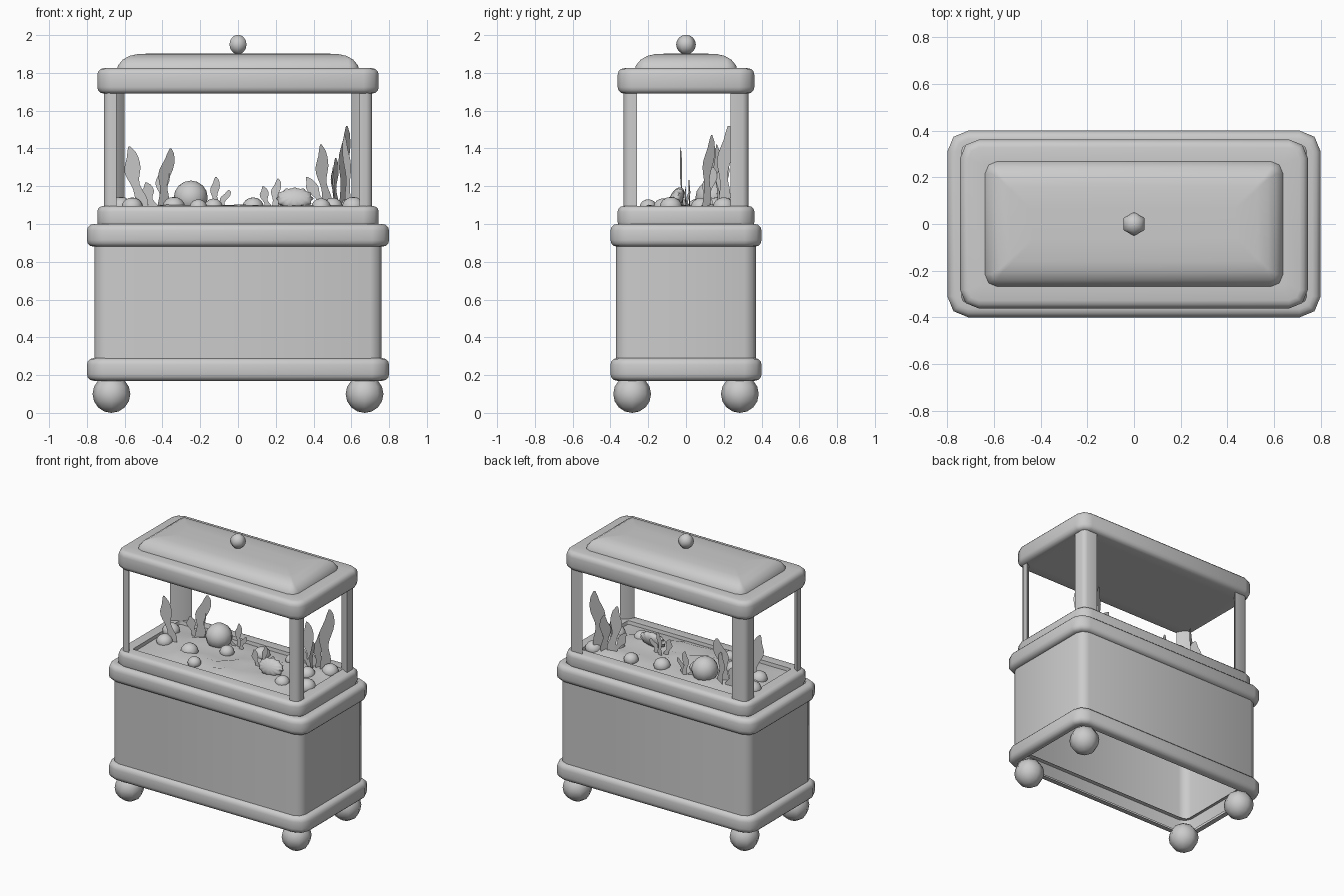
import bpy, bmesh, math, random
from mathutils import Matrix, Vector

random.seed(4)
cube = bpy.data.objects.get("Cube")
if cube:
    bpy.data.objects.remove(cube)

grey = bpy.data.materials.new("plain_grey")
grey.use_nodes = True
grey.diffuse_color = (0.6, 0.6, 0.6, 1)
grey.node_tree.nodes["Principled BSDF"].inputs["Base Color"].default_value = (0.6, 0.6, 0.6, 1)


def finish(name, bm, angle=50, fix=True):
    if fix:
        bmesh.ops.recalc_face_normals(bm, faces=bm.faces)
    mesh = bpy.data.meshes.new(name)
    bm.to_mesh(mesh)
    bm.free()
    mesh.materials.append(grey)
    ob = bpy.data.objects.new(name, mesh)
    bpy.context.collection.objects.link(ob)
    bpy.ops.object.select_all(action='DESELECT')
    bpy.context.view_layer.objects.active = ob
    ob.select_set(True)
    bpy.ops.object.shade_smooth_by_angle(angle=math.radians(angle))
    return ob


def outline(hx, hy, r, steps=2):
    """Rectangle with rounded corners, counter-clockwise."""
    pts = []
    for k, (sx, sy) in enumerate([(1, 1), (-1, 1), (-1, -1), (1, -1)]):
        for i in range(steps + 1):
            a = math.pi / 2 * (k + i / steps)
            pts.append((sx * (hx - r) + r * math.cos(a), sy * (hy - r) + r * math.sin(a)))
    return pts


def loft(name, hx, hy, r, profile, bottom=False, top=False):
    """Sweep a profile of (inset, height) around a rounded rectangle."""
    bm = bmesh.new()
    rows = []
    for d, z in profile:
        rows.append([bm.verts.new((x, y, z)) for x, y in outline(hx - d, hy - d, max(r - d, 0.012))])
    for a, b in zip(rows, rows[1:]):
        for i in range(len(a)):
            j = (i + 1) % len(a)
            bm.faces.new((a[i], a[j], b[j], b[i]))
    if bottom:
        bm.faces.new(rows[0][::-1])
    if top:
        bm.faces.new(rows[-1])
    return finish(name, bm)


def roll(z0, z1, e=0.035, inner=0.06):
    """Half-round moulding profile."""
    arc = [(e * (1 - math.cos(a)), e * (1 - math.sin(a))) for a in (0, 0.52, 1.05, math.pi / 2)]
    low = [(d, z0 + h) for d, h in arc[::-1]]
    high = [(d, z1 - h) for d, h in arc]
    return [(inner, z0)] + low + high + [(inner, z1)]


# Cabinet: open-bottomed shell with a moulding at foot and head
loft("cabinet_body", 0.76, 0.37, 0.06, [(0, 0.2), (0, 0.95)])
loft("base_moulding", 0.8, 0.4, 0.09, roll(0.17, 0.29))
loft("cabinet_top_moulding", 0.8, 0.4, 0.09, roll(0.88, 1.0))

# Tank: lower rim, bed and hood
loft("tank_lower_rim", 0.745, 0.362, 0.08, roll(0.98, 1.095, 0.03, 0.09) + [(0.095, 1.05)])
loft("tank_hood_rim", 0.745, 0.362, 0.08, roll(1.69, 1.825, 0.035, 0.1), bottom=True, top=True)
loft("hood_lid", 0.64, 0.27, 0.055,
     [(0.0, 1.82), (0.005, 1.84), (0.03, 1.87), (0.065, 1.89), (0.11, 1.9), (0.2, 1.903)], top=True)


def ball(name, loc, r, segs=12, rings=8, squash=1.0):
    bm = bmesh.new()
    bmesh.ops.create_uvsphere(bm, u_segments=segs, v_segments=rings, radius=r)
    bmesh.ops.scale(bm, vec=(1, 1, squash), verts=bm.verts)
    bmesh.ops.translate(bm, vec=loc, verts=bm.verts)
    return finish(name, bm, 70)


ball("lid_knob", (0, 0, 1.95), 0.052, 6, 8)
for sx in (-1, 1):
    for sy in (-1, 1):
        tag = ("right" if sx < 0 else "left") + ("_front" if sy < 0 else "_back")
        ball("foot_" + tag, (sx * 0.67, sy * 0.285, 0.1), 0.1, 8, 8)

        # Corner post, rounded outside and chamfered inside
        w, d = (0.066, 0.07) if sy < 0 else (0.11, 0.095)
        section = [(0, d), (0, 0.03), (0.01, 0.01), (0.03, 0), (w, 0), (w * 0.62, d * 0.62)]
        bm = bmesh.new()
        face = bm.faces.new([bm.verts.new((sx * (0.71 - u), sy * (0.33 - v), 1.07)) for u, v in section])
        up = bmesh.ops.extrude_face_region(bm, geom=[face])["geom"]
        bmesh.ops.translate(bm, vec=(0, 0, 0.65), verts=[v for v in up if isinstance(v, bmesh.types.BMVert)])
        finish("post_" + tag, bm)

# Uneven gravel bed
bm = bmesh.new()
bmesh.ops.create_grid(bm, x_segments=14, y_segments=7, size=1)
for v in bm.verts:
    edge = max(abs(v.co.x), abs(v.co.y)) > 0.99
    v.co = (v.co.x * 0.66, v.co.y * 0.275, 1.07 if edge else 1.085 + random.uniform(-0.012, 0.02))
finish("gravel_bed", bm, 50, False)

# Pebbles and one boulder
pebbles = [(-0.56, -0.04), (-0.34, -0.07), (-0.21, -0.2), (-0.13, 0.06), (-0.62, 0.12), (0.08, 0.16),
           (0.44, -0.12), (0.61, -0.08), (0.5, 0.08), (0.6, 0.2), (0.3, 0.2)]
for i, (x, y) in enumerate(pebbles):
    ball("pebble_%d" % (i + 1), (x, y, 1.09), random.uniform(0.045, 0.06), 12, 8, 0.9)
ball("boulder", (-0.25, 0.14, 1.14), 0.09, 12, 8)

# Scallop shell with ribs
bm = bmesh.new()
bmesh.ops.create_uvsphere(bm, u_segments=36, v_segments=8, radius=1)
for v in bm.verts:
    a = math.atan2(v.co.y, v.co.x)
    s = 1 + 0.07 * math.cos(12 * a)
    v.co = (v.co.x * s * 0.095, v.co.y * s * 0.06, v.co.z * 0.035)
bmesh.ops.rotate(bm, matrix=Matrix.Rotation(math.radians(65), 3, 'X'), verts=bm.verts)
bmesh.ops.translate(bm, vec=(0.3, -0.05, 1.135), verts=bm.verts)
finish("scallop_shell", bm)


def blade(name, x, y, height, lean, width, yaw, rows=12):
    """Flat wavy leaf rising from the bed."""
    bm = bmesh.new()
    side = Vector((math.cos(yaw), math.sin(yaw), 0))
    pairs = []
    for i in range(rows + 1):
        t = i / rows
        half = width / 2 * (0.5 + 0.5 * t + 0.18 * math.sin(12 * t)) * math.sqrt(max(1 - t ** 6, 0.02))
        mid = Vector((x, y, 1.07 + (height - 1.07) * t)) + side * (lean * t + 0.12 * width * math.sin(9 * t))
        pairs.append([bm.verts.new(mid + side * half * s) for s in (-1, 1)])
    for a, b in zip(pairs, pairs[1:]):
        bm.faces.new((a[0], a[1], b[1], b[0]))
    finish(name, bm, 50, False)


# Plants: x, y, top, lean, width, yaw in degrees
plants = [
    (-0.51, -0.02, 1.41, -0.07, 0.09, 8), (-0.41, 0.12, 1.40, 0.06, 0.09, 35),
    (-0.39, 0.16, 1.31, -0.01, 0.08, -20), (-0.45, 0.15, 1.22, -0.04, 0.07, 10),
    (-0.12, 0.18, 1.25, 0.0, 0.05, 10), (-0.1, 0.16, 1.18, 0.05, 0.045, 0), (-0.15, 0.17, 1.18, -0.05, 0.045, 20),
    (0.16, 0.0, 1.2, -0.03, 0.05, 10), (0.19, 0.02, 1.24, 0.02, 0.05, -10), (0.22, 0.0, 1.18, 0.05, 0.045, 20),
    (0.47, 0.18, 1.42, -0.04, 0.08, 30), (0.47, 0.17, 1.25, -0.11, 0.07, 0),
    (0.51, 0.19, 1.35, 0.01, 0.08, 60), (0.55, 0.19, 1.52, 0.04, 0.1, 55),
    (0.59, 0.1, 1.47, 0.04, 0.07, 125), (0.51, 0.1, 1.3, 0.04, 0.07, 100),
]
for i, (x, y, top, lean, width, yaw) in enumerate(plants):
    blade("plant_leaf_%d" % (i + 1), x, y, top, lean, width, math.radians(yaw))
